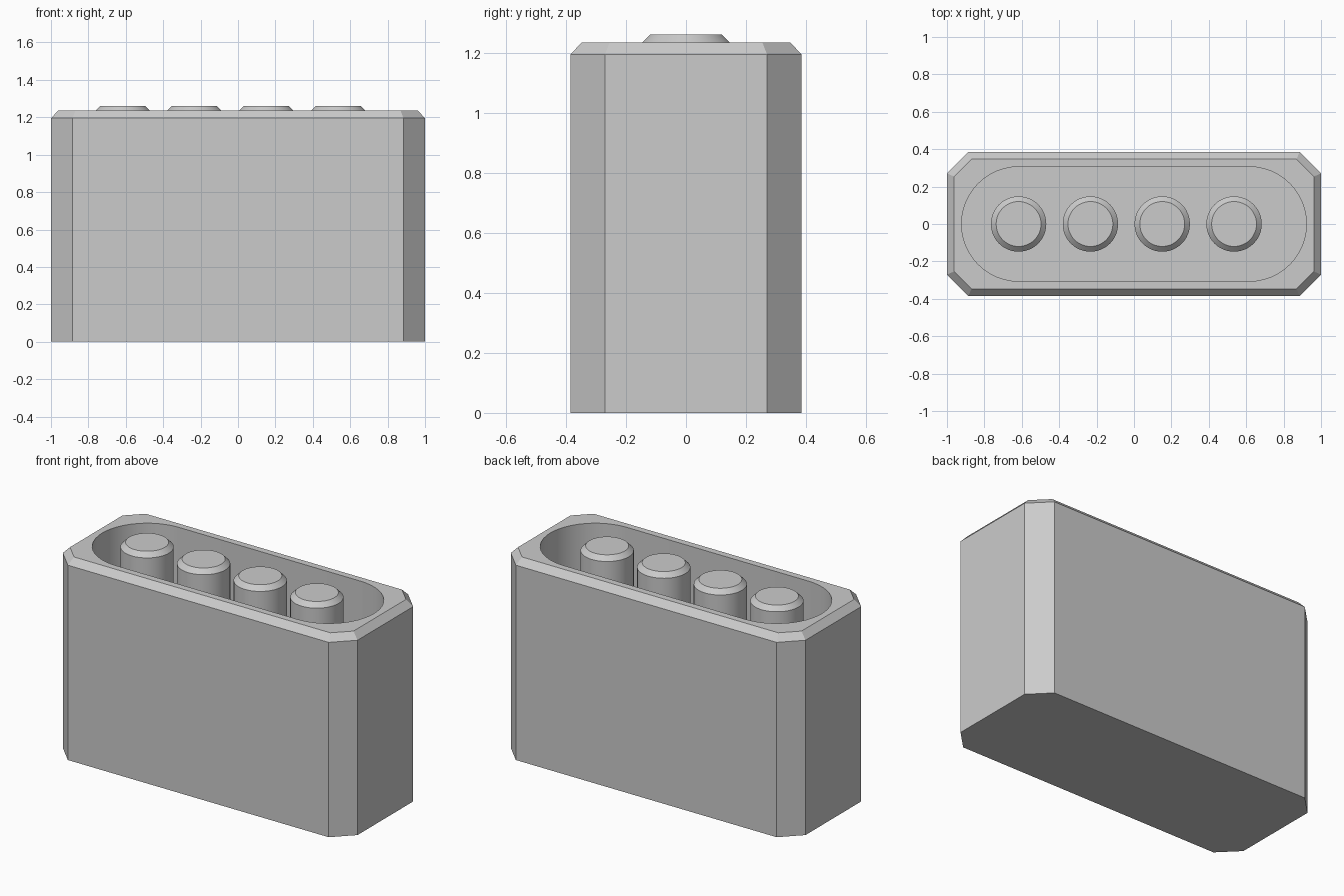
import bpy, bmesh, math

if "Cube" in bpy.data.objects:
    bpy.data.objects.remove(bpy.data.objects["Cube"])

TOP, FLOOR = 1.235, 0.08


def loft(name, rings):
    """Closed solid through a list of (outline points, z) rings."""
    bm = bmesh.new()
    loops = [[bm.verts.new((x, y, z)) for x, y in pts] for pts, z in rings]
    n = len(loops[0])
    for a, b in zip(loops, loops[1:]):
        for i in range(n):
            j = (i + 1) % n
            bm.faces.new((a[i], a[j], b[j], b[i]))
    bm.faces.new(loops[0][::-1])
    bm.faces.new(loops[-1])
    mesh = bpy.data.meshes.new(name)
    bm.to_mesh(mesh)
    bm.free()
    obj = bpy.data.objects.new(name, mesh)
    bpy.context.collection.objects.link(obj)
    return obj


def octagon(inset):
    hx, hy = 1.0 - inset, 0.385 - inset
    c = 0.115 - inset * (1 - math.tan(math.pi / 8))
    return [(hx, -hy + c), (hx, hy - c), (hx - c, hy), (-hx + c, hy),
            (-hx, hy - c), (-hx, -hy + c), (-hx + c, -hy), (hx - c, -hy)]


def stadium(half, r, n=24):
    pts = []
    for side, start in ((1, -math.pi / 2), (-1, math.pi / 2)):
        for i in range(n + 1):
            a = start + math.pi * i / n
            pts.append((side * (half - r) + r * math.cos(a), r * math.sin(a)))
    return pts


def circle(cx, r, n=48):
    return [(cx + r * math.cos(math.tau * i / n), r * math.sin(math.tau * i / n))
            for i in range(n)]


def smooth(obj):
    bpy.ops.object.select_all(action='DESELECT')
    obj.select_set(True)
    bpy.context.view_layer.objects.active = obj
    bpy.ops.object.shade_smooth_by_angle(angle=math.radians(25))


# Chamfered eight-sided case, bevelled along the top rim
case = loft("case", [(octagon(0), 0), (octagon(0), TOP - 0.04), (octagon(0.038), TOP)])

# Round-ended cavity
cutter = loft("cavity_cutter", [(stadium(0.922, 0.306), FLOOR), (stadium(0.922, 0.306), TOP + 0.2)])
cutter.hide_render = True
cutter.hide_set(True)
cut = case.modifiers.new("cavity", 'BOOLEAN')
cut.operation = 'DIFFERENCE'
cut.solver = 'EXACT'
cut.object = cutter
bpy.context.view_layer.objects.active = case
bpy.ops.object.modifier_apply(modifier=cut.name)
bpy.data.objects.remove(cutter)
smooth(case)

# Row of four cylinders with bevelled tops, standing on the cavity floor
for i in range(4):
    cx = -0.617 + 0.384 * i
    smooth(loft(f"cylinder_{i + 1}", [(circle(cx, 0.148), FLOOR - 0.01),
                                      (circle(cx, 0.148), TOP - 0.002),
                                      (circle(cx, 0.12), TOP + 0.026)]))
